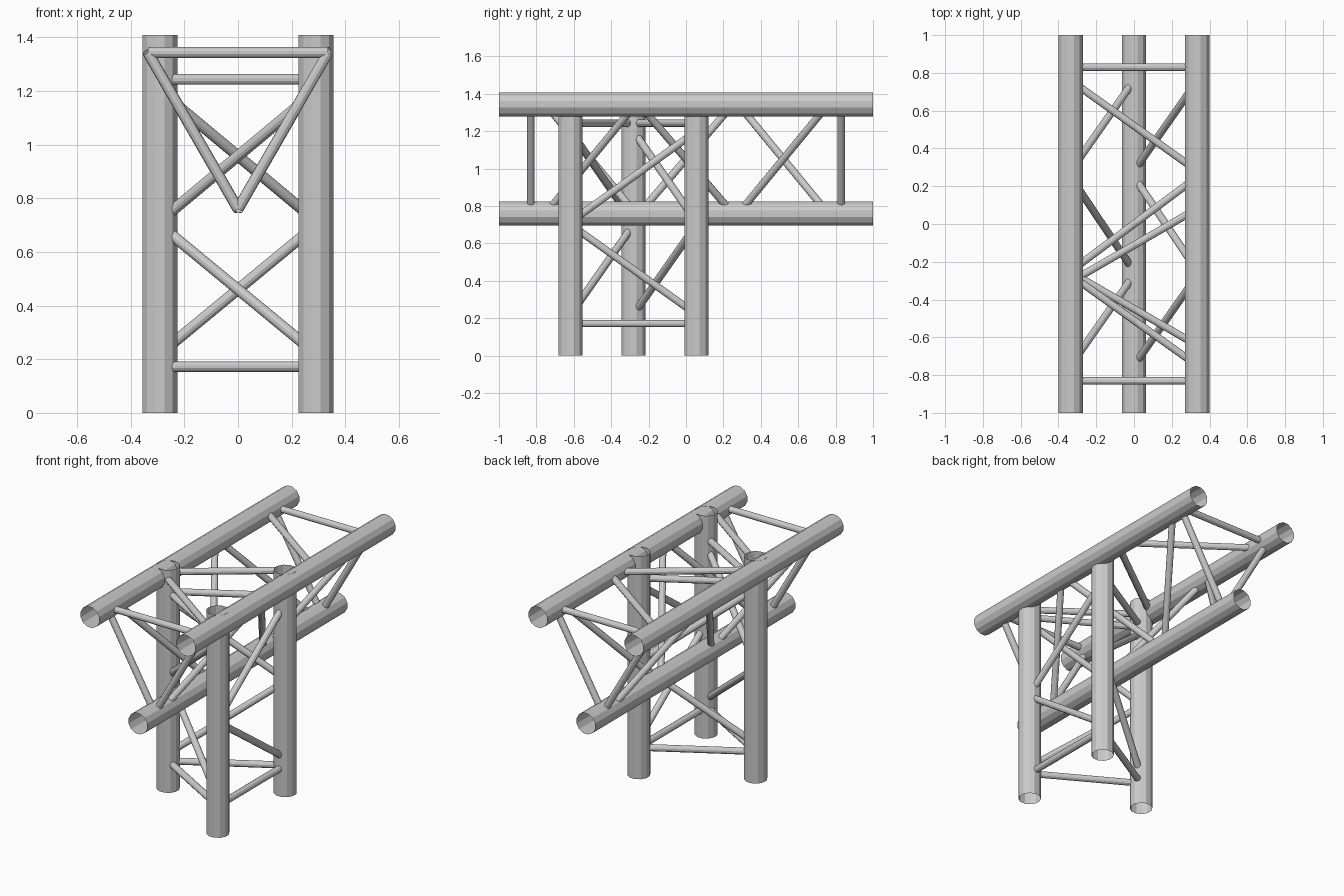
import bpy, bmesh, math
from mathutils import Matrix, Vector

cube = bpy.data.objects.get("Cube")
if cube:
    bpy.data.objects.remove(cube, do_unlink=True)

# One metal colour for everything
metal = bpy.data.materials.new("light_grey_metal")
metal.use_nodes = True
grey = (0.6, 0.6, 0.6, 1)
metal.diffuse_color = grey
metal.node_tree.nodes["Principled BSDF"].inputs["Base Color"].default_value = grey

SIDES = 12
MAIN_R, BRACE_R = 0.067, 0.0205
TOP_Z, LOW_Z, HEIGHT = 1.343, 0.76, 1.408


def tube(name, start, end, radius):
    """Open-ended faceted tube between two points."""
    a, b = Vector(start), Vector(end)
    axis = b - a
    place = (Matrix.Translation((a + b) / 2)
             @ axis.to_track_quat('Z', 'Y').to_matrix().to_4x4()
             @ Matrix.Rotation(math.pi / SIDES, 4, 'Z'))
    bm = bmesh.new()
    bmesh.ops.create_cone(bm, cap_ends=False, segments=SIDES, radius1=radius,
                          radius2=radius, depth=axis.length, matrix=place)
    mesh = bpy.data.meshes.new(name)
    bm.to_mesh(mesh)
    bm.free()
    mesh.materials.append(metal)
    obj = bpy.data.objects.new(name, mesh)
    bpy.context.collection.objects.link(obj)
    return obj


# Horizontal truss: three chords along y
chords = {"right": (-0.336, TOP_Z), "left": (0.336, TOP_Z), "lower": (0, LOW_Z)}


def on_chord(name, y):
    x, z = chords[name]
    return (x, y, z)


for name in chords:
    tube(name + "_chord", on_chord(name, -1), on_chord(name, 1), MAIN_R)

# Each face of the truss: end struts and a three-part zigzag
chord_faces = [("right", "left"), ("lower", "right"), ("left", "lower")]
for a, b in chord_faces:
    label = a + "_" + b
    for y in (-0.83, 0.83):
        tube(label + "_end_strut", on_chord(a, y), on_chord(b, y), BRACE_R)
    # the zigzag starts at the back on the first chord of each face
    for y0, y1 in ((0.76, 0.28), (-0.25, 0.25), (-0.27, -0.75)):
        tube(label + "_diagonal", on_chord(a, y0), on_chord(b, y1), BRACE_R)

# Vertical truss: three columns
columns = {"front": (0.291, -0.617), "back": (0.291, 0.056), "side": (-0.291, -0.281)}


def on_column(name, z):
    return (*columns[name], z)


for name in columns:
    tube(name + "_column", on_column(name, 0), on_column(name, HEIGHT), MAIN_R)

# Each face of the column truss: bottom strut and two crossing diagonals
column_faces = [("side", "front"), ("front", "back"), ("back", "side")]
for a, b in column_faces:
    label = a + "_" + b
    tube(label + "_bottom_strut", on_column(a, 0.172), on_column(b, 0.172), BRACE_R)
    for z0, z1 in ((0.70, 0.22), (0.715, 1.2)):
        tube(label + "_column_diagonal", on_column(a, z0), on_column(b, z1), BRACE_R)

# Top struts only meet the side column
for name in ("front", "back"):
    tube(name + "_top_strut", on_column("side", 1.243), on_column(name, 1.243), BRACE_R)
